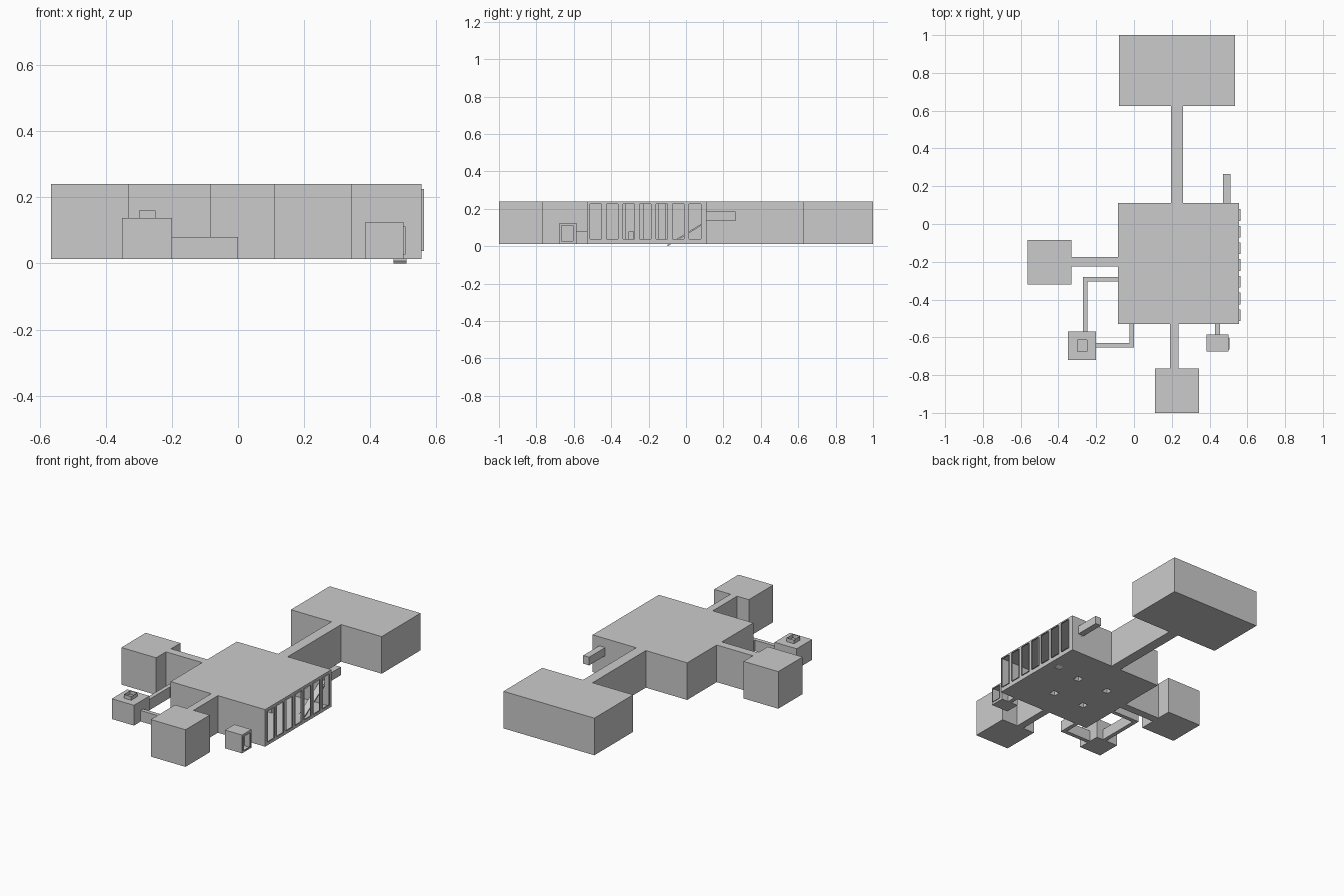
import bpy, bmesh, math
from mathutils import Vector, Matrix

if "Cube" in bpy.data.objects:
    bpy.data.objects.remove(bpy.data.objects["Cube"])

F, T = 0.013, 0.24          # main floor and ceiling heights
L = 0.08                    # low passage ceiling
ROOM, PILLAR, WINDOW, SKYLIGHT = 1, 2, 3, 4
NAMES = {ROOM: "room_shell", PILLAR: "pillars", WINDOW: "window_frames", SKYLIGHT: "skylight_rim"}
OPEN_AXIS = {WINDOW: 0, SKYLIGHT: 2}

# Rooms and passages: x0, x1, y0, y1, z0, z1
parts = [(ROOM, b) for b in (
    (-0.085, 0.555, -0.53, 0.11, F, T),        # main hall
    (-0.08, 0.535, 0.625, 1.0, F, T),          # back room
    (0.195, 0.26, 0.11, 0.625, F, T),          # back passage
    (0.11, 0.345, -1.0, -0.765, F, T),         # front room
    (0.19, 0.235, -0.765, -0.53, F, T),        # front passage
    (-0.565, -0.33, -0.32, -0.085, F, T),      # left room
    (-0.33, -0.085, -0.225, -0.175, F, T),     # left passage
    (-0.35, -0.20, -0.72, -0.57, F, 0.137),    # corner room
    (-0.27, -0.085, -0.305, -0.28, F, L),      # bent passage, left
    (-0.27, -0.245, -0.57, -0.28, F, L),
    (-0.20, 0.0, -0.655, -0.63, F, L),         # bent passage, front
    (-0.025, 0.0, -0.655, -0.53, F, L),
    (0.385, 0.50, -0.675, -0.585, F, 0.125),   # small room
    (0.43, 0.455, -0.585, -0.53, F, L),        # small room passage
    (0.47, 0.51, 0.11, 0.265, 0.135, 0.185),   # raised passage
)]

# Four hall pillars
for px in (0.097, 0.312):
    for py in (-0.342, -0.128):
        parts.append((PILLAR, (px - 0.02, px + 0.02, py - 0.02, py + 0.02, F, T)))

# Row of hall windows, the small room window and the skylight
for i in range(7):
    y = -0.514 + i * 0.0885
    parts.append((WINDOW, (0.555, 0.563, y, y + 0.062, 0.038, 0.225)))
parts.append((WINDOW, (0.50, 0.506, -0.665, -0.603, 0.027, 0.112)))
parts.append((SKYLIGHT, (-0.30, -0.25, -0.675, -0.615, 0.137, 0.16)))

# Paint every part into one irregular grid so that touching rooms merge
axes = [sorted({round(v, 4) for _, b in parts for v in b[2 * a:2 * a + 2]}) for a in range(3)]
cells = {}
for kind, b in parts:
    r = [range(axes[a].index(round(b[2 * a], 4)), axes[a].index(round(b[2 * a + 1], 4)))
         for a in range(3)]
    for i in r[0]:
        for j in r[1]:
            for k in r[2]:
                cells[i, j, k] = kind


def owner(kind, other, axis, sign):
    """Which part owns the wall between two cells, or None for an opening."""
    if kind == PILLAR:
        return ROOM if other == 0 and axis == 2 and sign > 0 else None
    if kind == ROOM:
        return {0: ROOM, PILLAR: PILLAR}.get(other)
    return kind if other == 0 and axis != OPEN_AXIS[kind] else None


meshes = {k: bmesh.new() for k in NAMES}
for cell, kind in cells.items():
    for a in range(3):
        for s in (-1, 1):
            n = list(cell)
            n[a] += s
            own = owner(kind, cells.get(tuple(n), 0), a, s)
            if own is None:
                continue
            u, v = (a + 1) % 3, (a + 2) % 3
            quad = []
            for du, dv in ((0, 0), (1, 0), (1, 1), (0, 1)):
                c = list(cell)
                c[a] += s > 0
                c[u] += du
                c[v] += dv
                quad.append([axes[m][c[m]] for m in range(3)])
            if s < 0:
                quad.reverse()
            bm = meshes[own]
            bm.faces.new([bm.verts.new(p) for p in quad])


def finish(bm, name):
    me = bpy.data.meshes.new(name)
    bm.to_mesh(me)
    bm.free()
    ob = bpy.data.objects.new(name, me)
    bpy.context.collection.objects.link(ob)


for kind, bm in meshes.items():
    bmesh.ops.remove_doubles(bm, verts=bm.verts, dist=1e-5)
    bmesh.ops.dissolve_limit(bm, angle_limit=0.01, verts=bm.verts, edges=bm.edges)
    finish(bm, NAMES[kind])

# Ramp up to the raised passage
start, end, thick = Vector((0.49, -0.1, 0.007)), Vector((0.49, 0.108, 0.135)), 0.008
run = end - start
bm = bmesh.new()
bmesh.ops.create_cube(bm, size=1, matrix=Matrix.Translation((start + end) / 2)
                      @ Matrix.Rotation(math.atan2(run.z, run.y), 4, 'X')
                      @ Matrix.Diagonal((0.04, run.length, thick, 1)))
low = min(v.co.z for v in bm.verts)
bmesh.ops.translate(bm, verts=bm.verts, vec=(0, 0, -low))
finish(bm, "ramp")
